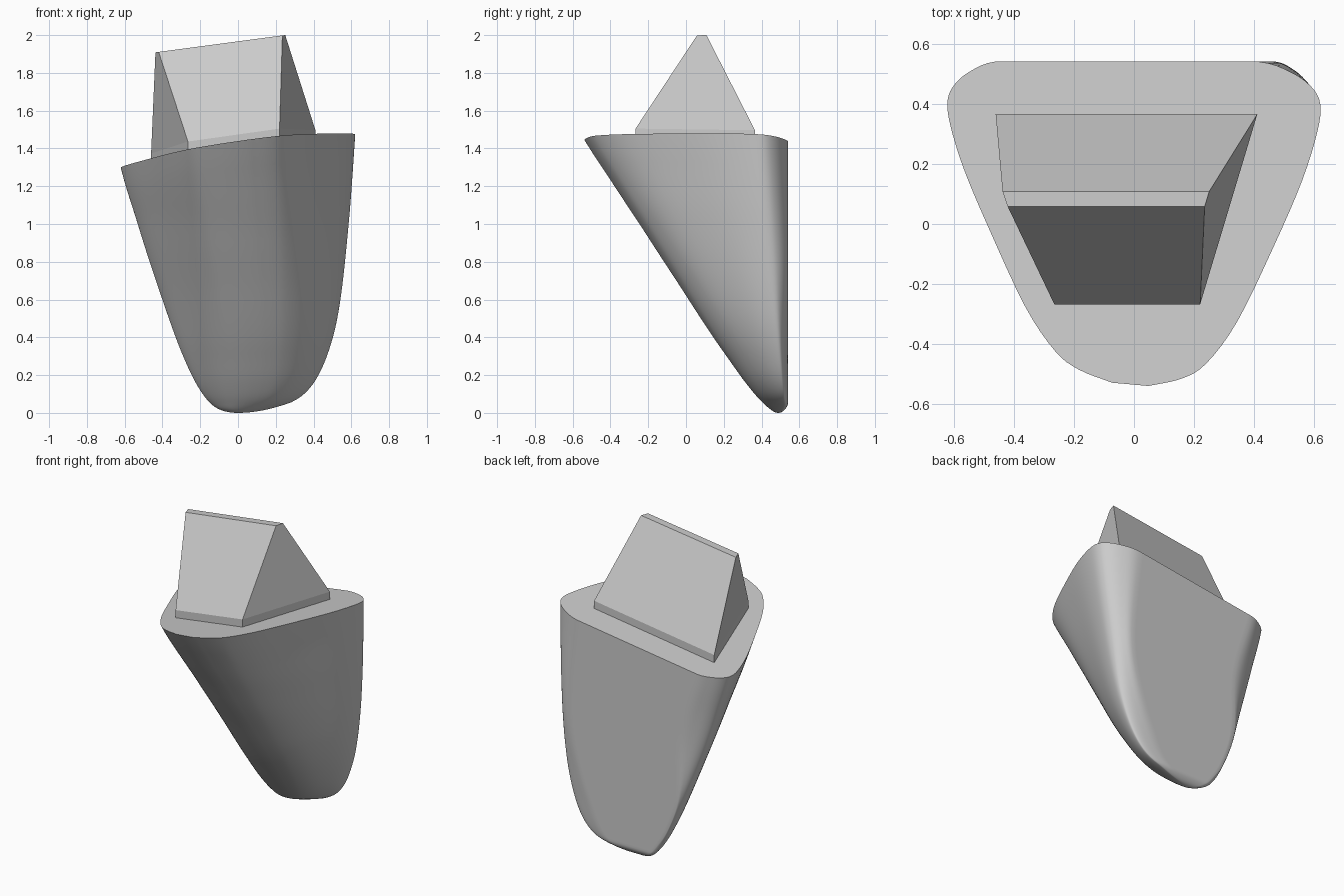
import bpy, bmesh, math

if "Cube" in bpy.data.objects:
    bpy.data.objects.remove(bpy.data.objects["Cube"])


def hermite(pts, v):
    """Smooth curve through (parameter, value) points."""
    n = len(pts)
    v = min(max(v, pts[0][0]), pts[-1][0])
    i = max(k for k in range(n - 1) if pts[k][0] <= v)

    def slope(k):
        a, b = pts[max(k - 1, 0)], pts[min(k + 1, n - 1)]
        return (b[1] - a[1]) / (b[0] - a[0])
    (x0, y0), (x1, y1) = pts[i], pts[i + 1]
    h = x1 - x0
    t = (v - x0) / h
    return ((2*t**3 - 3*t*t + 1) * y0 + (t**3 - 2*t*t + t) * h * slope(i)
            + (3*t*t - 2*t**3) * y1 + (t**3 - t*t) * h * slope(i + 1))


def by_height(pts):
    # square root of height keeps the rounded tip smooth
    table = [(math.sqrt(z), w) for z, w in pts]
    return lambda z: hermite(table, math.sqrt(max(z, 0)))


# silhouettes of the body against height
left = by_height([(0, 0), (.006, .06), (.03, .12), (.12, .2), (.3, .29),
                  (.6, .4), (1, .53), (1.3, .62), (1.5, .65)])
right = by_height([(0, 0), (.008, .1), (.03, .2), (.06, .29), (.12, .37),
                   (.25, .45), (.5, .525), (1, .585), (1.48, .62)])
front = by_height([(0, .49), (.02, .445), (.06, .4), (.16, .315), (.32, .2), (.62, 0),
                   (.93, -.202), (1.2, -.38), (1.44, -.537), (1.5, -.57)])
back = by_height([(0, .49), (.02, .525), (.05, .54), (.2, .54), (1.5, .54)])
# share of each half width taken by the flat back
flat_left = by_height([(0, .74), (.1, .85), (.2, .93), (.45, .92), (.85, .68), (1.33, .742)])
flat_right = by_height([(0, .6), (.15, .66), (.25, .68), (.4, .74), (.8, .83), (1.44, .67)])


def top(x, y):
    return 1.409 + .141 * x - .056 * y


# half of the top outline, from the flat back to the nose
HALF = [(.12, .54), (.3, .54), (.46, .54), (.54, .508), (.595, .46), (.62, .4), (.61, .31),
        (.56, .15), (.47, -.06), (.35, -.31), (.25, -.45), (.17, -.505), (.06, -.538)]
SUB, FLAT, WIDEST = 4, .46 / .62, .13
xs = [(i, p[0] / .62) for i, p in enumerate(HALF)]
ys = [(i, (.54 - p[1]) / 1.08) for i, p in enumerate(HALF)]
half = []
for k in range((len(HALF) - 1) * SUB + 1):
    u = k / SUB
    half.append((hermite(xs, u), 0.0 if u <= 2 else max(0, hermite(ys, u)), u < 5))
outline = half + [(-a, b, c) for a, b, c in reversed(half)]


def body_point(a, b, at_back, s):
    z = s * 1.44
    side = 1 if a > 0 else -1
    for _ in range(8):
        r, l = right(z), left(z)
        mid, reach = (r - l) / 2, (r + l) / 2
        w = abs(a)
        if at_back:
            edge = flat_right(z) * r if a > 0 else flat_left(z) * l
            f = (edge - side * mid) / reach
            w = w * f / FLAT if w <= FLAT else f + (w - FLAT) / (1 - FLAT) * (1 - f)
        else:
            # the front grows rounder towards the tip
            e = math.sqrt(max(0, 1 - ((b - WIDEST) / (1 - WIDEST)) ** 2))
            w += (e - w) * .5 * max(0, 1 - z / 1.3)
        x = mid + side * w * reach
        yb = min(back(z), .54)
        y = yb + b * (front(z) - yb)
        z = s * top(x, y)
    return x, y, z


def make(name, bm, angle):
    bmesh.ops.recalc_face_normals(bm, faces=bm.faces)
    mesh = bpy.data.meshes.new(name)
    bm.to_mesh(mesh)
    bm.free()
    ob = bpy.data.objects.new(name, mesh)
    bpy.context.collection.objects.link(ob)
    bpy.ops.object.select_all(action='DESELECT')
    ob.select_set(True)
    bpy.context.view_layer.objects.active = ob
    bpy.ops.object.shade_smooth_by_angle(angle=math.radians(angle))
    return ob


# tapered body: rings up the side, closed at the tip, flat slanted top
bm = bmesh.new()
rings, N = [], 40
for i in range(1, N + 1):
    s = (i / N) ** 2
    rings.append([bm.verts.new(body_point(*p, s)) for p in outline])
n = len(outline)
for r0, r1 in zip(rings, rings[1:]):
    for k in range(n):
        m = (k + 1) % n
        bm.faces.new((r0[k], r0[m], r1[m], r1[k]))
tip = bm.verts.new((0, .49, 0))
for k in range(n):
    bm.faces.new((rings[0][k], rings[0][(k + 1) % n], tip))
bm.faces.new(rings[-1])
make("tapered_body", bm, 35)

# wedge on top: short upright walls, sloped faces and a narrow flat ridge
bm = bmesh.new()
base = [(-.265, -.267), (.22, -.267), (.41, .365), (-.46, .365)]
ridge = [(-.42, .058), (.235, .058), (.25, .108), (-.437, .108)]
low = [bm.verts.new((x, y, 1.25)) for x, y in base]
mid = [bm.verts.new((x, y, top(x, y) + .05)) for x, y in base]
high = [bm.verts.new((x, y, 1.967 + .133 * x)) for x, y in ridge]
for lo, hi in ((low, mid), (mid, high)):
    for k in range(4):
        m = (k + 1) % 4
        bm.faces.new((lo[k], lo[m], hi[m], hi[k]))
bm.faces.new(low)
bm.faces.new(high)
make("wedge_post", bm, 1)
